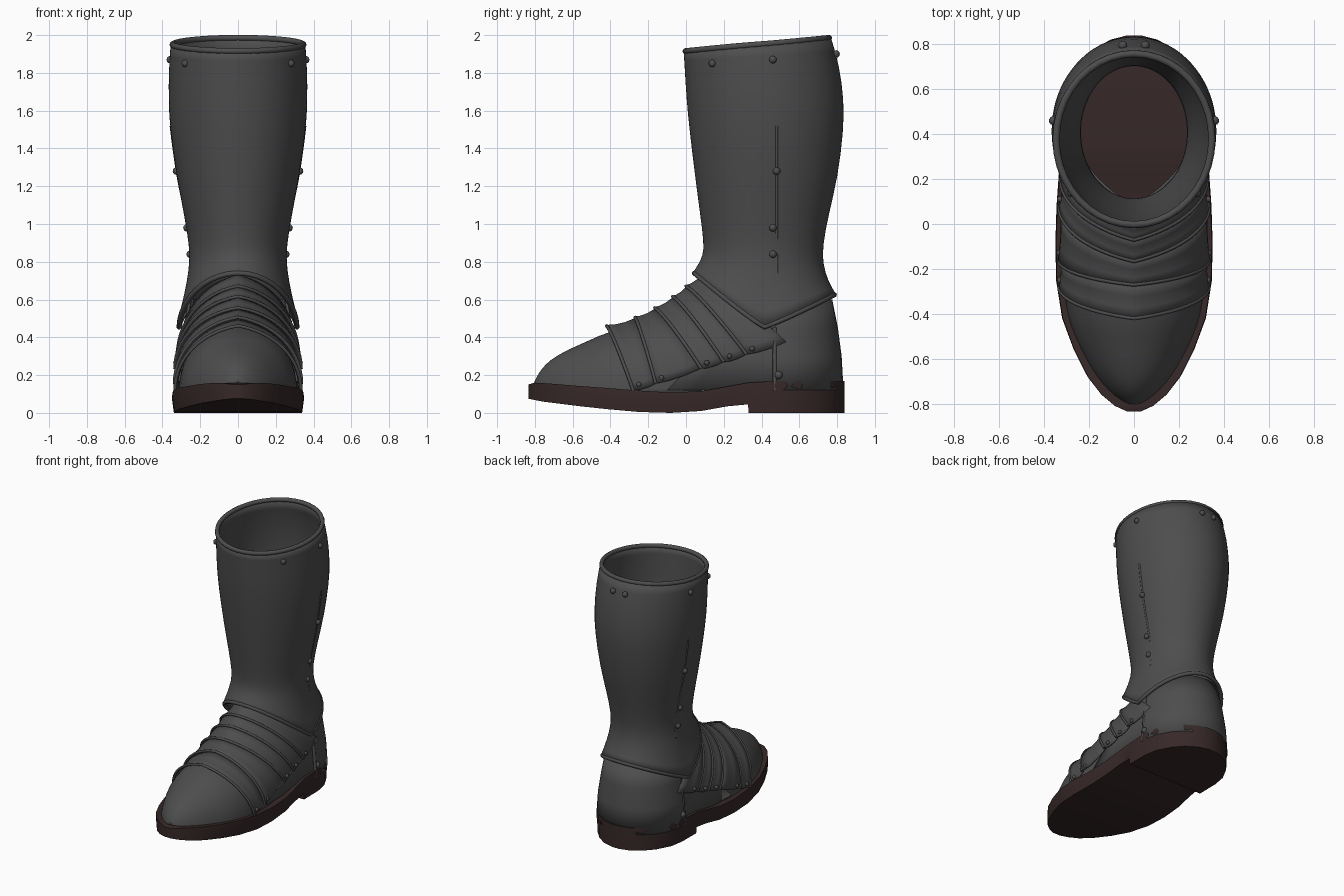
import bpy, bmesh, math
from mathutils import Vector

if "Cube" in bpy.data.objects:
    bpy.data.objects.remove(bpy.data.objects["Cube"])


def material(name, rgb):
    m = bpy.data.materials.new(name)
    m.diffuse_color = (*rgb, 1)
    m.use_nodes = True
    m.node_tree.nodes["Principled BSDF"].inputs["Base Color"].default_value = m.diffuse_color
    return m


STEEL = material("dark grey metal", (0.075, 0.075, 0.075))
BROWN = material("dark brown leather", (0.038, 0.021, 0.021))


def finish(name, me, mat, thick=0, subsurf=0, angle=40):
    ob = bpy.data.objects.new(name, me)
    bpy.context.collection.objects.link(ob)
    me.materials.clear()
    me.materials.append(mat)
    bpy.ops.object.select_all(action='DESELECT')
    bpy.context.view_layer.objects.active = ob
    ob.select_set(True)
    bpy.ops.object.shade_smooth_by_angle(angle=math.radians(angle))
    if subsurf:
        s = ob.modifiers.new("smooth", 'SUBSURF')
        s.levels = s.render_levels = subsurf
    if thick:
        s = ob.modifiers.new("thickness", 'SOLIDIFY')
        s.thickness, s.offset = thick, 0
    return ob


def loft(name, rows, mat, closed=False, caps=False, **kw):
    """Skin a list of point rows into one surface."""
    bm = bmesh.new()
    vs = [[bm.verts.new(p) for p in r] for r in rows]
    n = len(rows[0])
    for a, b in zip(vs, vs[1:]):
        for i in range(n if closed else n - 1):
            j = (i + 1) % n
            bm.faces.new((a[i], a[j], b[j], b[i]))
    if caps:
        bm.faces.new(vs[0])
        bm.faces.new(vs[-1])
    bmesh.ops.recalc_face_normals(bm, faces=bm.faces)
    me = bpy.data.meshes.new(name)
    bm.to_mesh(me)
    bm.free()
    return finish(name, me, mat, **kw)


def tube(name, pts, r, mat, cyclic=False):
    """Rolled edge that follows a path."""
    cu = bpy.data.curves.new(name, 'CURVE')
    cu.dimensions, cu.bevel_depth, cu.bevel_resolution = '3D', r, 2
    cu.use_fill_caps = True
    sp = cu.splines.new('POLY')
    sp.points.add(len(pts) - 1)
    for q, p in zip(sp.points, pts):
        q.co = (*p, 1)
    sp.use_cyclic_u = cyclic
    tmp = bpy.data.objects.new("tmp", cu)
    me = bpy.data.meshes.new_from_object(tmp)
    bpy.data.objects.remove(tmp)
    return finish(name, me, mat, angle=60)


def stud(x, y, z, r=0.02):
    for s in (-1, 1):
        bm = bmesh.new()
        bmesh.ops.create_uvsphere(bm, u_segments=10, v_segments=6, radius=r)
        bmesh.ops.translate(bm, verts=bm.verts, vec=(s * x, y, z))
        me = bpy.data.meshes.new("stud")
        bm.to_mesh(me)
        bm.free()
        finish("stud", me, STEEL, angle=60)


# Sole: stations of y, half width, bottom z, top z (step at the heel)
SOLE = [(-.835, .03, .075, .15), (-.81, .085, .07, .158), (-.76, .145, .06, .158),
        (-.68, .207, .05, .152), (-.56, .268, .035, .142), (-.42, .32, .02, .132),
        (-.25, .347, .005, .118), (-.08, .35, 0, .108), (.08, .345, .01, .115),
        (.22, .335, .035, .14), (.328, .327, .045, .16), (.332, .327, 0, .16),
        (.5, .325, 0, .17), (.6, .307, 0, .17), (.7, .252, 0, .17),
        (.77, .187, 0, .17), (.82, .107, 0, .17), (.84, .03, 0, .17)]
loft("sole", [[(-w * .97, y, b), (w * .97, y, b), (w, y, t - .03), (w * .99, y, t),
               (-w * .99, y, t), (-w, y, t - .03)] for y, w, b, t in SOLE],
     BROWN, closed=True, caps=True, angle=35)

# Toe and instep under the plates: y, half width, top z
FOOT = [(-.80, .03, .16), (-.78, .07, .205), (-.74, .115, .258), (-.68, .165, .302),
        (-.6, .212, .342), (-.5, .26, .385), (-.42, .29, .425), (-.27, .315, .45),
        (-.1, .305, .52), (0, .295, .58), (.1, .283, .64)]
N = 24
loft("toe_cap", [[(w * math.cos(math.pi * i / N), y,
                   .1 + (t - .1) * math.sin(math.pi * i / N) ** .95) for i in range(N + 1)]
                 for y, w, t in FOOT], STEEL, thick=.008, subsurf=1)


# Heel walls: a U running round the back, its front ends sloping with height
def u_row(z, front, back, w, c=.45):
    half = [(w, front + (c - front) * k / 4, z) for k in range(4)]
    half += [(w * math.cos(a), c + (back - c) * math.sin(a), z)
             for a in (math.pi / 2 * k / 10 for k in range(11))]
    return half + [(-x, y, h) for x, y, h in reversed(half[:-1])]


WALL = [(.12, -.1, .815, .302), (.3, .08, .805, .29), (.45, .29, .785, .266),
        (.6, .43, .755, .24)]
loft("quarter", [u_row(*r) for r in WALL], STEEL, thick=.01)
counter = [u_row(z, .47, b + .012, w + .014, .49) for z, f, b, w in WALL]
loft("heel_counter", counter, STEEL, thick=.014)
for k in (0, -1):
    tube("counter_edge", [r[k] for r in counter[:3]], .011, STEEL)
stud(.315, .49, .2, .022)

# Shaft: y front, y back, half width, z at front, side and back
SHAFT = [(.045, .785, .312, .74, .455, .625), (.07, .745, .278, .775, .6, .69),
         (.1, .716, .247, .83, .76, .78), (.105, .712, .246, .9, .88, .88),
         (.085, .745, .275, 1.05, 1.05, 1.05), (.058, .795, .315, 1.25, 1.25, 1.25),
         (.028, .825, .35, 1.5, 1.5, 1.5), (.013, .827, .359, 1.65, 1.65, 1.65),
         (.003, .803, .356, 1.82, 1.83, 1.84), (-.003, .758, .347, 1.915, 1.95, 1.985)]


def ring(yf, yb, w, zf, zs, zb, n=40):
    pts = []
    for i in range(n):
        a = 2 * math.pi * i / n
        c = math.cos(a)
        z = zs + ((zb if c > 0 else zf) - zs) * abs(c) ** 1.1
        pts.append((w * math.sin(a), (yf + yb) / 2 + (yb - yf) / 2 * c, z))
    return pts


rings = [ring(*r) for r in SHAFT]
loft("shaft", rings, STEEL, closed=True, thick=.022, subsurf=1)
tube("top_rim", rings[-1], .016, STEEL, cyclic=True)
tube("ankle_rim", rings[0], .014, STEEL, cyclic=True)


# Shaft half width at a given side position, used to seat studs and seams
def shaft_x(y, z):
    for a, b in zip(SHAFT, SHAFT[1:]):
        if a[4] <= z <= b[4]:
            k = (z - a[4]) / (b[4] - a[4])
            yf, yb, w = (a[i] + (b[i] - a[i]) * k for i in range(3))
            c = (y - (yf + yb) / 2) / ((yb - yf) / 2)
            return w * math.sqrt(max(0, 1 - c * c))
    return 0


for y, z in [(.14, 1.85), (.46, 1.87), (.48, 1.28), (.46, .98), (.46, .84)]:
    stud(shaft_x(y, z) + .011, y, z, .02)
stud(.05, .795, 1.9, .02)
for s in (-1, 1):
    tube("side_seam", [(s * (shaft_x(.48, z) + .006), .48, z)
                       for z in [.56 + .08 * k for k in range(13)]], .008, STEEL)

# Overlapping instep plates: edge arcs as y top, z top, y bottom, z bottom, half width
EDGES = [(-.42, .455, -.28, .12, .327), (-.27, .50, -.16, .155, .33),
         (-.165, .55, .08, .235, .328), (-.07, .61, .2, .27, .32),
         (.0, .665, .32, .31, .313), (.085, .73, .53, .375, .3)]


def arc(e, k=0, n=28):
    yt, zt, yb, zb, w = e
    pts = []
    for i in range(n + 1):
        t = 2 * i / n - 1
        c, s = math.cos(t * math.pi / 2), math.sin(t * math.pi / 2)
        y = yt + (yb - yt) * (.5 * abs(t) + .5 * (1 - c))
        h = .75 * max(c, 0) ** .95 + .25 * (1 - abs(t))
        pts.append(Vector(((w + k) * s, y, zb + (zt + k - zb) * h)))
    return pts


for a, b in zip(EDGES, EDGES[1:]):
    front, back = arc(a, .006), arc(b, -.004)
    rows = [front]
    for f in (.3, .65):
        rows.append([p.lerp(q, f) - Vector((p.x * .02, 0, .008)) for p, q in zip(front, back)])
    rows.append(back)
    loft("instep_plate", rows, STEEL, thick=.01, angle=50)
    tube("plate_edge", front, .009, STEEL)
    stud(a[4] + .002, a[2] + .03, a[3] + .03, .014)
